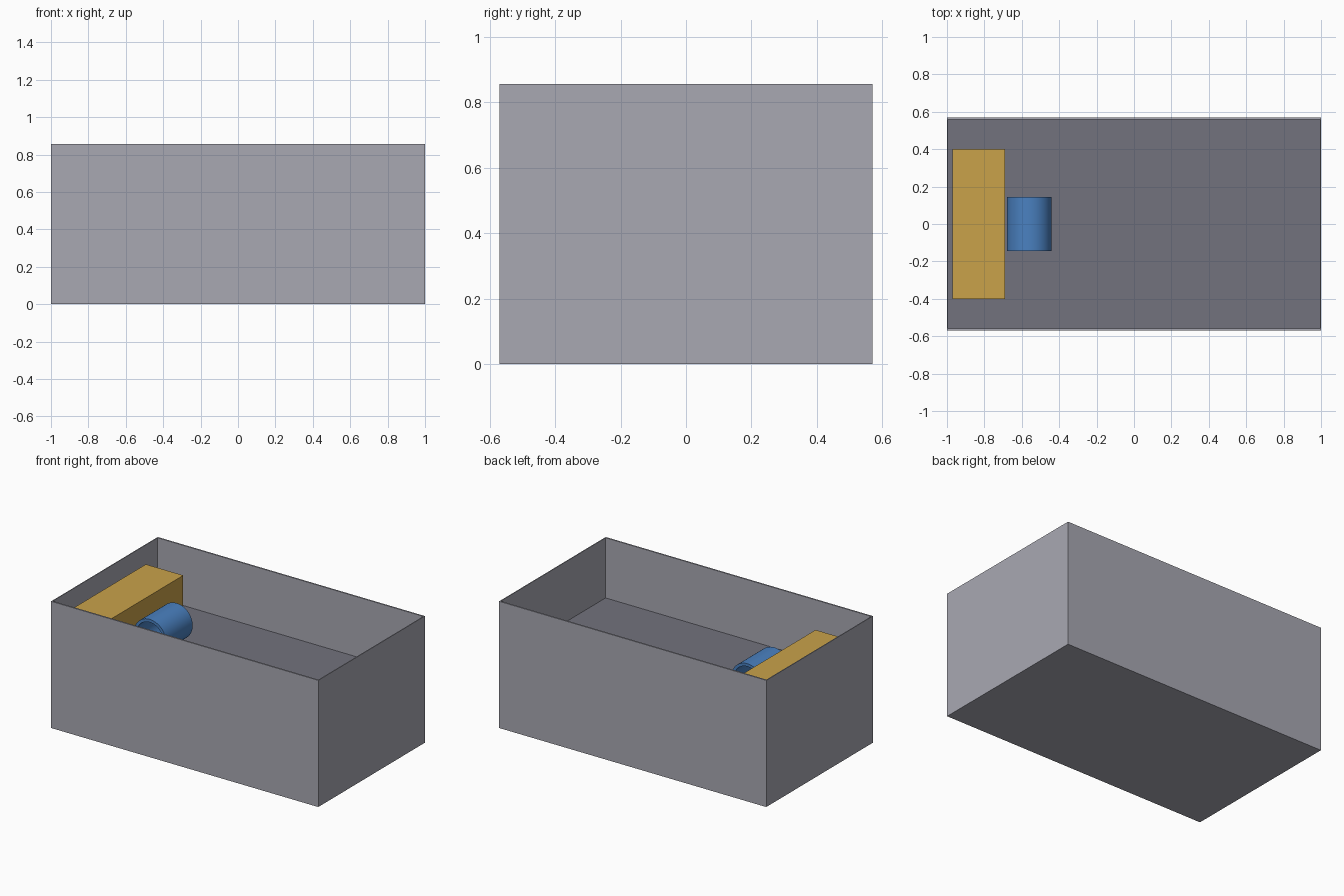
import bpy
import bmesh

cube = bpy.data.objects.get("Cube")
if cube:
    bpy.data.objects.remove(cube, do_unlink=True)


def to_linear(c):
    return c / 12.92 if c <= 0.04045 else ((c + 0.055) / 1.055) ** 2.4


def material(name, *srgb):
    rgba = [to_linear(c) for c in srgb] + [1.0]
    mat = bpy.data.materials.new(name)
    mat.use_nodes = True
    mat.diffuse_color = rgba
    mat.node_tree.nodes["Principled BSDF"].inputs["Base Color"].default_value = rgba
    return mat


wall_grey = material("wall grey", 0.66, 0.66, 0.70)
floor_grey = material("floor grey", 0.45, 0.45, 0.49)
ochre = material("ochre", 0.79, 0.635, 0.29)
blue = material("blue", 0.29, 0.505, 0.755)


def finish(name, bm, *mats):
    bmesh.ops.recalc_face_normals(bm, faces=bm.faces)
    mesh = bpy.data.meshes.new(name)
    bm.to_mesh(mesh)
    bm.free()
    for mat in mats:
        mesh.materials.append(mat)
    obj = bpy.data.objects.new(name, mesh)
    bpy.context.collection.objects.link(obj)
    return obj


def box_bmesh(low, high):
    bm = bmesh.new()
    bmesh.ops.create_cube(bm, size=1)
    for v in bm.verts:
        v.co = [(a + b) / 2 + c * (b - a) for a, b, c in zip(low, high, v.co)]
    return bm


HALF_X, HALF_Y, HEIGHT, FLOOR = 1.0, 0.57, 0.857, 0.45
RIM_X, RIM_Y = 0.006, 0.01

# Open tray: the top face is inset to the rim and sunk to the raised floor
bm = box_bmesh((-HALF_X, -HALF_Y, 0), (HALF_X, HALF_Y, HEIGHT))
top = max(bm.faces, key=lambda f: f.calc_center_median().z)
bmesh.ops.inset_individual(bm, faces=[top], thickness=RIM_Y)
for v in top.verts:
    v.co.x = (HALF_X - RIM_X) * (1 if v.co.x > 0 else -1)
    v.co.y = (HALF_Y - RIM_Y) * (1 if v.co.y > 0 else -1)
extruded = bmesh.ops.extrude_discrete_faces(bm, faces=[top])["faces"][0]
for v in extruded.verts:
    v.co.z = FLOOR
extruded.material_index = 1
finish("tray", bm, wall_grey, floor_grey)

# Block at the end of the tray
finish("end_block", box_bmesh((-0.97, -0.4, FLOOR), (-0.69, 0.4, 0.745)), ochre)

# Hollow roller lying on the floor: a ring profile spun about its axis
RADIUS, BORE, HALF_LENGTH = 0.12, 0.1, 0.144
CENTRE = (-0.56, 0, FLOOR + RADIUS)
bm = bmesh.new()
ring = [bm.verts.new((CENTRE[0] + r, y, CENTRE[2]))
        for r, y in ((BORE, -HALF_LENGTH), (RADIUS, -HALF_LENGTH),
                     (RADIUS, HALF_LENGTH), (BORE, HALF_LENGTH))]
edges = [bm.edges.new((ring[i - 1], ring[i])) for i in range(4)]
bmesh.ops.spin(bm, geom=ring + edges, cent=CENTRE, axis=(0, 1, 0),
               angle=6.283185, steps=48, use_merge=True)
bmesh.ops.remove_doubles(bm, verts=bm.verts, dist=0.0005)
roller = finish("roller", bm, blue)

bpy.ops.object.select_all(action="DESELECT")
roller.select_set(True)
bpy.context.view_layer.objects.active = roller
bpy.ops.object.shade_smooth_by_angle(angle=0.6)
